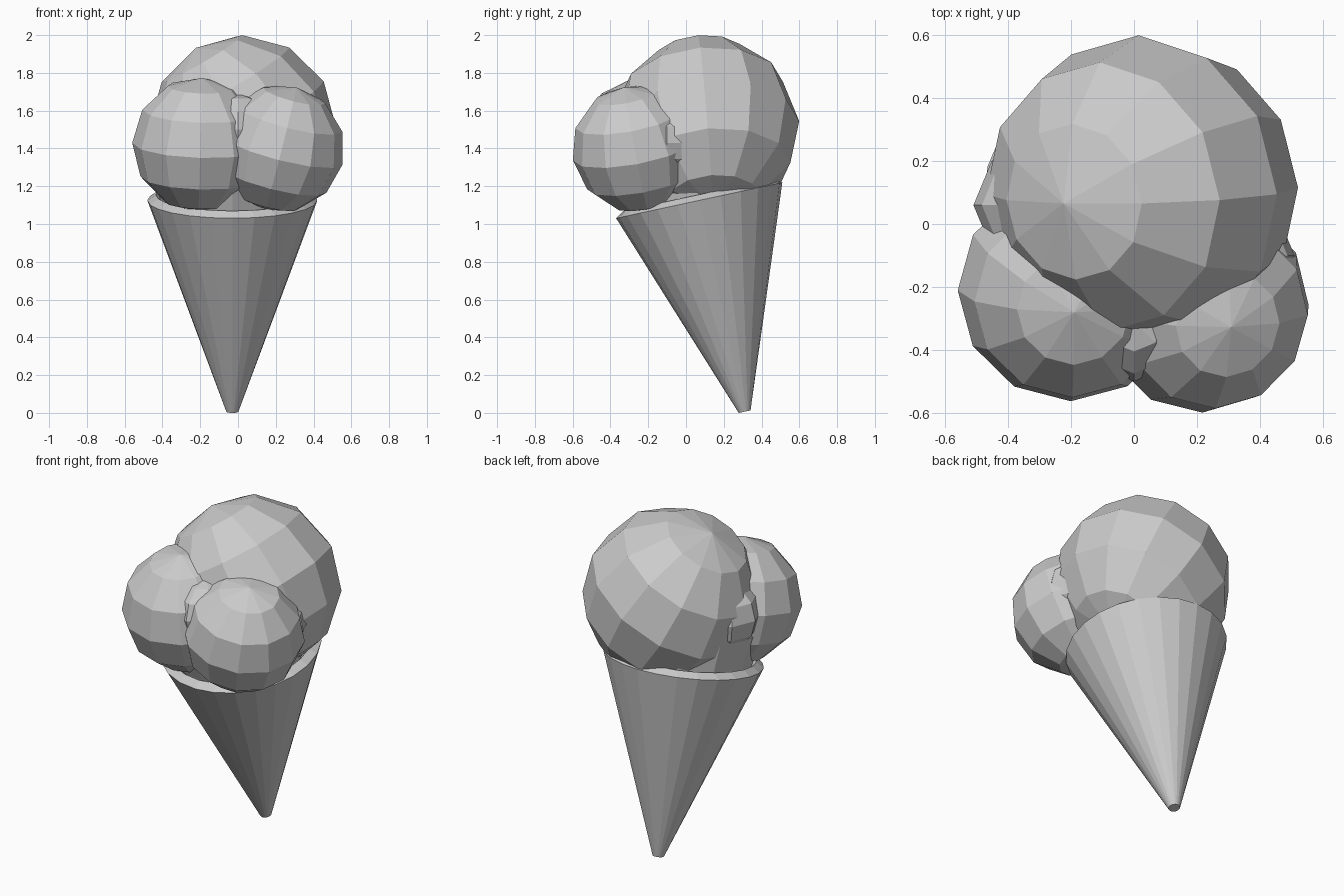
import bpy, bmesh, math
from mathutils import Vector, Matrix

if "Cube" in bpy.data.objects:
    bpy.data.objects.remove(bpy.data.objects["Cube"])

# Tilted frame of the cone: origin at rim centre, local z along its axis
AXIS = Vector((0, -0.21, 0.977)).normalized()
RIM = Vector((-0.03, 0.07, 1.125))
FRAME = Matrix.Translation(RIM) @ Vector((0, 0, 1)).rotation_difference(AXIS).to_matrix().to_4x4()


def new_object(name, bm):
    bmesh.ops.recalc_face_normals(bm, faces=bm.faces)
    mesh = bpy.data.meshes.new(name)
    bm.to_mesh(mesh)
    bm.free()
    ob = bpy.data.objects.new(name, mesh)
    bpy.context.collection.objects.link(ob)
    return ob


def lathe(name, profile, sides, cap_top=False):
    bm = bmesh.new()
    rings = []
    for r, z in profile:
        rings.append([bm.verts.new(FRAME @ Vector((r * math.cos(2 * math.pi * i / sides),
                                                   r * math.sin(2 * math.pi * i / sides), z)))
                      for i in range(sides)])
    for a, b in zip(rings, rings[1:]):
        for i in range(sides):
            j = (i + 1) % sides
            bm.faces.new((a[i], a[j], b[j], b[i]))
    bm.faces.new(rings[0])
    if cap_top:
        bm.faces.new(rings[-1])
    return new_object(name, bm)


def scoop(name, centre, radius, pole=(0, 0, 1), segments=12):
    bm = bmesh.new()
    rot = Vector((0, 0, 1)).rotation_difference(Vector(pole).normalized()).to_matrix().to_4x4()
    bmesh.ops.create_uvsphere(bm, u_segments=segments, v_segments=6, radius=radius,
                              matrix=Matrix.Translation(centre) @ rot)
    return new_object(name, bm)


# Wafer cone with small flat tip and bevelled rim
lathe("wafer_cone", [(0.032, -1.144), (0.45, 0), (0.405, 0.03), (0.38, 0.0)], 24)

# Three low-poly scoops, fills in the creases, and the mass filling the rim
ice = scoop("ice_cream", (0.025, 0.105, 1.505), 0.496, (-0.25, -0.04, 0.43))
parts = [
    scoop("left_scoop", (-0.20, -0.21, 1.42), 0.36, (0.01, -0.07, 0.35)),
    scoop("right_scoop", (0.225, -0.265, 1.40), 0.34, (0.08, -0.06, 0.31)),
    scoop("left_fill", (-0.31, 0.06, 1.47), 0.20, segments=8),
    scoop("right_fill", (0.34, -0.10, 1.43), 0.17, segments=8),
    scoop("middle_fill", (0.0, -0.31, 1.50), 0.19, segments=8),
    lathe("scoop_base", [(0.37, -0.05), (0.385, 0.02), (0.43, 0.22)], 12, True),
]

# Merge them into one skin
bpy.context.view_layer.objects.active = ice
for p in parts:
    mod = ice.modifiers.new("union", 'BOOLEAN')
    mod.operation = 'UNION'
    mod.solver = 'EXACT'
    mod.object = p
    bpy.ops.object.modifier_apply(modifier=mod.name)
    bpy.data.objects.remove(p)

# Trim what is hidden inside the cone
bm = bmesh.new()
bm.from_mesh(ice.data)
bmesh.ops.bisect_plane(bm, geom=bm.verts[:] + bm.edges[:] + bm.faces[:],
                       plane_co=RIM - AXIS * 0.01, plane_no=AXIS, clear_inner=True)
bm.to_mesh(ice.data)
bm.free()
